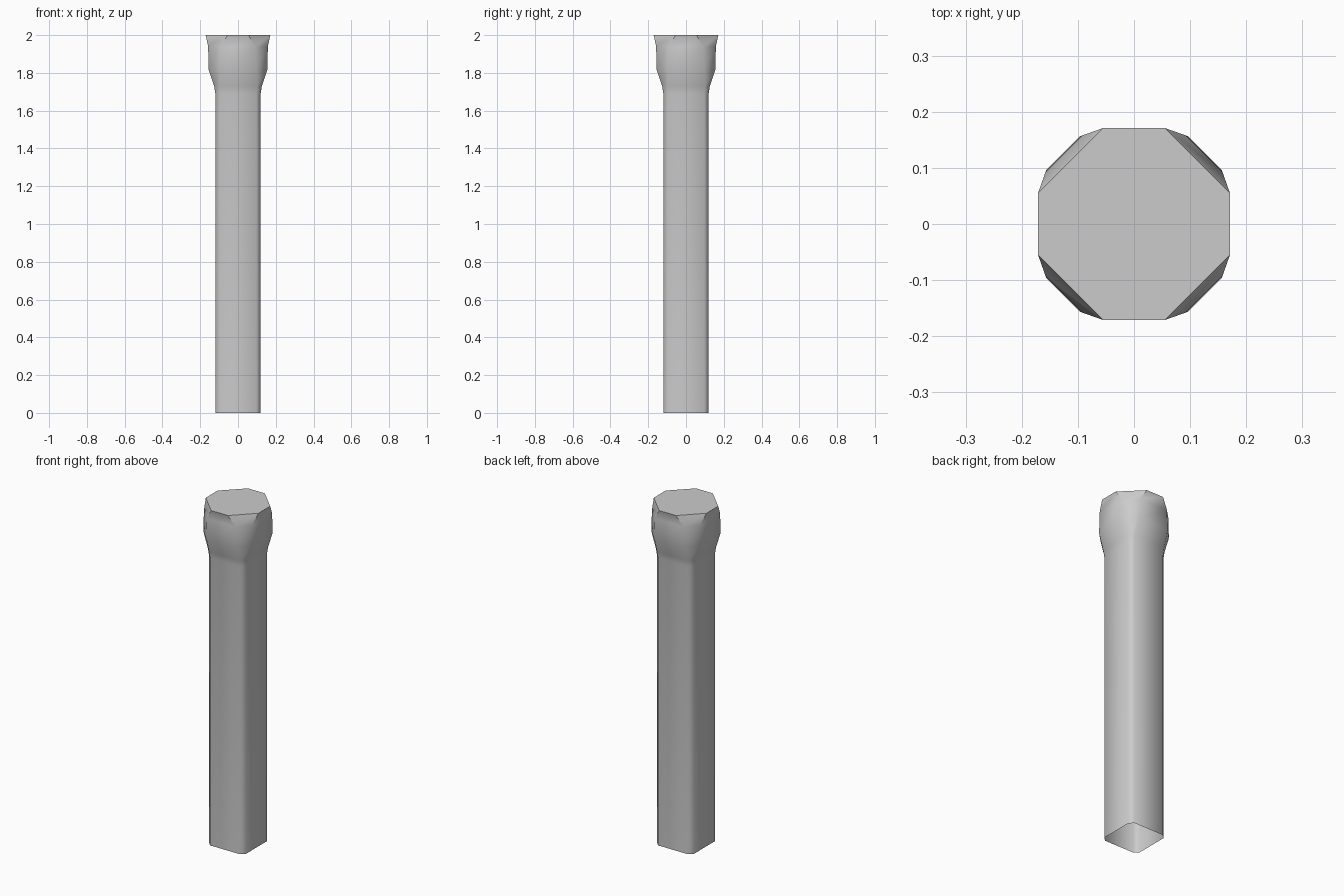
import bpy, bmesh, math

if "Cube" in bpy.data.objects:
    bpy.data.objects.remove(bpy.data.objects["Cube"])

# Chamfered-square rings: (z, half width, half length of the flat side)
SECTIONS = [
    (0.00, 0.120, 0.097),
    (1.69, 0.120, 0.097),
    (1.73, 0.126, 0.100),
    (1.82, 0.156, 0.097),
    (1.94, 0.158, 0.092),
    (2.00, 0.171, 0.055),
]

def ring(bm, z, w, f):
    pts = [(w, -f), (w, f), (f, w), (-f, w), (-w, f), (-w, -f), (-f, -w), (f, -w)]
    return [bm.verts.new((x, y, z)) for x, y in pts]

# Post: shaft lofted into a flared head, open underneath
bm = bmesh.new()
rings = [ring(bm, *s) for s in SECTIONS]
for low, high in zip(rings, rings[1:]):
    for i in range(8):
        j = (i + 1) % 8
        bm.faces.new((low[i], low[j], high[j], high[i]))
bm.faces.new(rings[-1])
mesh = bpy.data.meshes.new("post")
bm.to_mesh(mesh)
bm.free()
post = bpy.data.objects.new("post", mesh)
bpy.context.collection.objects.link(post)

# Smooth sides, crisp top
bpy.context.view_layer.objects.active = post
post.select_set(True)
bpy.ops.object.shade_smooth_by_angle(angle=math.radians(50))
